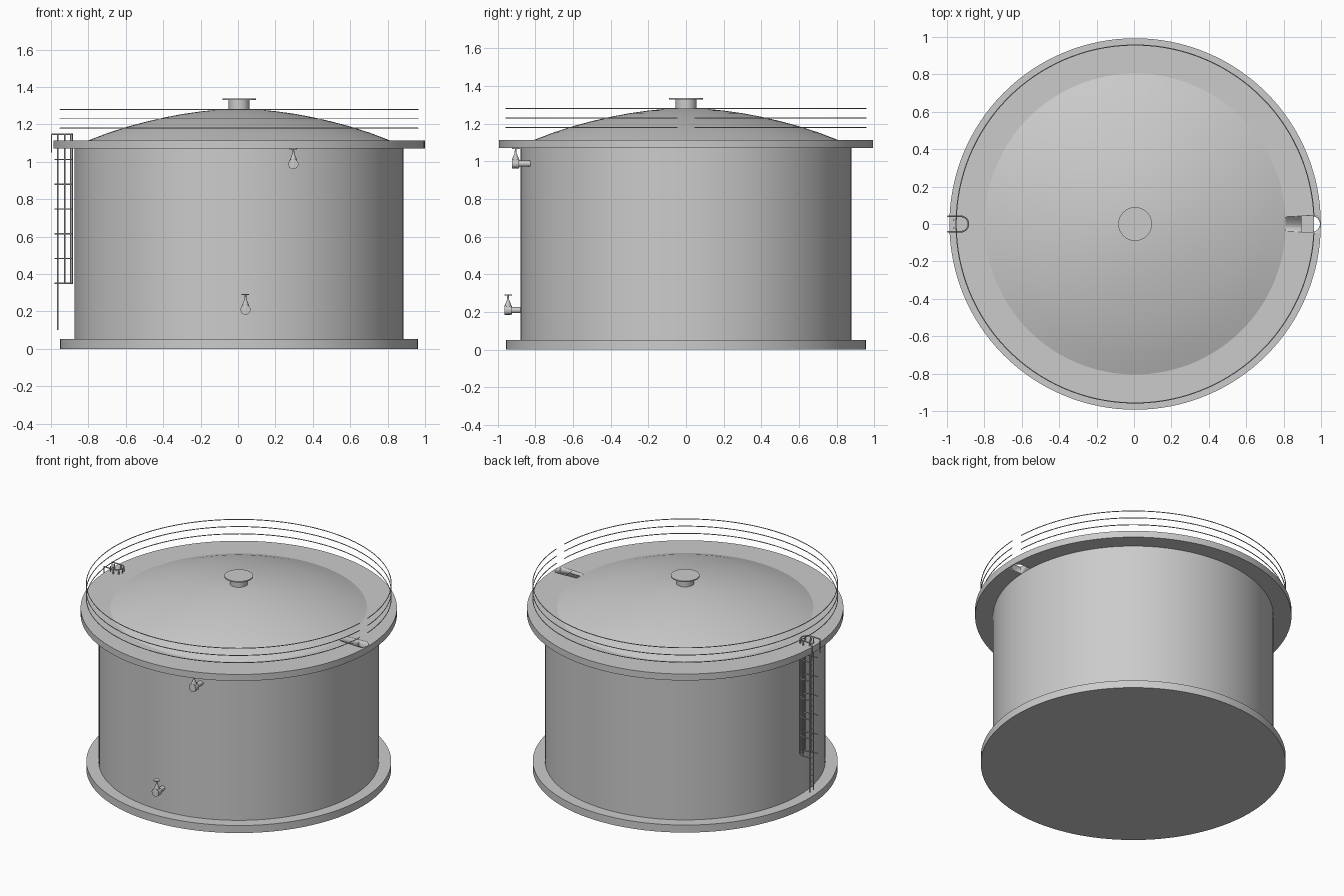
import bpy, bmesh, math
from mathutils import Vector

if "Cube" in bpy.data.objects:
    bpy.data.objects.remove(bpy.data.objects["Cube"])

CX = 0.006  # tank axis


def finish(name, bm, loc=(0, 0, 0), rot=(0, 0, 0)):
    bmesh.ops.remove_doubles(bm, verts=bm.verts, dist=1e-5)
    bmesh.ops.recalc_face_normals(bm, faces=bm.faces)
    me = bpy.data.meshes.new(name)
    bm.to_mesh(me)
    bm.free()
    ob = bpy.data.objects.new(name, me)
    ob.location, ob.rotation_euler = loc, rot
    bpy.context.collection.objects.link(ob)
    bpy.ops.object.select_all(action='DESELECT')
    ob.select_set(True)
    bpy.context.view_layer.objects.active = ob
    bpy.ops.object.shade_smooth_by_angle(angle=math.radians(30))
    return ob


def lathe(name, profile, loc=(CX, 0, 0), n=128, rot=(0, 0, 0)):
    """Revolve (radius, z) points around z."""
    bm = bmesh.new()
    vs = [bm.verts.new((r, 0, z)) for r, z in profile]
    es = [bm.edges.new(p) for p in zip(vs, vs[1:])]
    bmesh.ops.spin(bm, geom=vs + es, cent=(0, 0, 0), axis=(0, 0, 1),
                   angle=math.tau, steps=n, use_duplicate=False)
    return finish(name, bm, loc, rot)


def disc(r, z0, z1):
    return [(0, z0), (r, z0), (r, z1), (0, z1)]


def tube(name, paths, r, sides=6):
    """Sweep a round section along one or more point paths."""
    bm = bmesh.new()
    for path in paths:
        pts = [Vector(p) for p in path]
        rings = []
        for i, p in enumerate(pts):
            d = (pts[min(i + 1, len(pts) - 1)] - pts[max(i - 1, 0)]).normalized()
            ref = Vector((1, 0, 0)) if abs(d.z) > 0.9 else Vector((0, 0, 1))
            u = d.cross(ref).normalized()
            v = d.cross(u)
            rings.append([bm.verts.new(p + r * (math.cos(a) * u + math.sin(a) * v))
                          for a in (math.tau * k / sides for k in range(sides))])
        for a, b in zip(rings, rings[1:]):
            for k in range(sides):
                m = (k + 1) % sides
                bm.faces.new((a[k], a[m], b[m], b[k]))
        bm.faces.new(rings[0])
        bm.faces.new(rings[-1])
    return finish(name, bm)


# tank body
lathe("base_plate", disc(0.957, 0, 0.052))
lathe("tank_shell", disc(0.88, 0.05, 1.075))
platform = lathe("roof_platform", disc(0.993, 1.07, 1.115))
lathe("roof_dome", [(0.81, 1.113), (0.7, 1.155), (0.6, 1.187), (0.5, 1.214), (0.4, 1.237),
                    (0.3, 1.256), (0.2, 1.270), (0.1, 1.280), (0, 1.283)])
lathe("vent_neck", disc(0.056, 1.27, 1.332), n=48)
lathe("vent_cap", disc(0.09, 1.33, 1.338), n=48)

# access hole with a rounded outer end
bm = bmesh.new()
outline = [(0.896, -0.042), (0.952, -0.042)]
outline += [(0.952 + 0.042 * math.cos(a), 0.042 * math.sin(a))
            for a in (math.radians(t) for t in range(-75, 76, 15))]
outline += [(0.952, 0.042), (0.896, 0.042)]
face = bm.faces.new([bm.verts.new((x, y, 1.0)) for x, y in outline])
top = bmesh.ops.extrude_face_region(bm, geom=[face])
bmesh.ops.translate(bm, vec=(0, 0, 0.2),
                    verts=[g for g in top["geom"] if isinstance(g, bmesh.types.BMVert)])
cutter = finish("hole_cutter", bm)
cutter.hide_render = True
mod = platform.modifiers.new("access_hole", 'BOOLEAN')
mod.operation, mod.object, mod.solver = 'DIFFERENCE', cutter, 'EXACT'
bpy.context.view_layer.objects.active = platform
bpy.ops.object.modifier_apply(modifier=mod.name)
bpy.data.objects.remove(cutter)

# guard rails, open at the access hole
gap = math.asin(0.044 / 0.957)
for i, z in enumerate((1.18, 1.23, 1.28)):
    arc = [gap + (math.tau - 2 * gap) * k / 128 for k in range(129)]
    tube(f"guard_rail_{i + 1}",
         [[(CX + 0.957 * math.cos(a), 0.957 * math.sin(a), z) for a in arc]], 0.0028)

# ladder with rungs
LX, LY = -0.963, 0.021
tube("ladder_rails", [[(LX, s * LY, 0.1), (LX, s * LY, 1.15)] for s in (-1, 1)], 0.004)
tube("ladder_rungs", [[(LX, -LY, 0.13 + 0.04 * k), (LX, LY, 0.13 + 0.04 * k)]
                      for k in range(25)], 0.002)


# safety cage: U-shaped hoops and vertical bars
def hoop(z, start):
    bend = [(-0.927 + 0.042 * math.cos(a), 0.042 * math.sin(a), z)
            for a in (math.radians(t) for t in range(-90, 91, 15))]
    return [(start, -0.042, z)] + bend + [(start, 0.042, z)]


levels = [0.35 + 0.1325 * k for k in range(6)]
tube("cage_hoops", [hoop(z, -0.98) for z in levels] + [hoop(1.147, -0.998)], 0.004)
tube("cage_bars", [[(-0.927 + 0.042 * math.cos(a), 0.042 * math.sin(a), 0.35),
                    (-0.927 + 0.042 * math.cos(a), 0.042 * math.sin(a), 1.147)]
                   for a in (math.radians(t) for t in (-90, -40, 0, 40, 90))], 0.004)
tube("cage_handles", [[(-0.996, s * 0.042, 1.05), (-0.996, s * 0.042, 1.147)]
                      for s in (-1, 1)], 0.003)


# outlet valves
def valve(name, x, y, z, wall):
    turn = (math.pi / 2, 0, 0)
    lathe(name + "_pipe", disc(0.016, 0, wall - y + 0.02), (x, wall + 0.02, z), 24, turn)
    lathe(name + "_flange", disc(0.027, -0.018, 0.018), (x, y, z), 24, turn)
    lathe(name + "_bonnet", [(0, -0.02), (0.02, -0.02), (0.02, 0.02), (0.006, 0.055),
                             (0.004, 0.078), (0, 0.078)], (x, y, z), 24)
    lathe(name + "_handwheel", disc(0.02, 0.077, 0.082), (x, y, z), 24)


valve("lower_valve", 0.04, -0.945, 0.21, -0.88)
valve("upper_valve", 0.296, -0.905, 0.988, -0.83)
